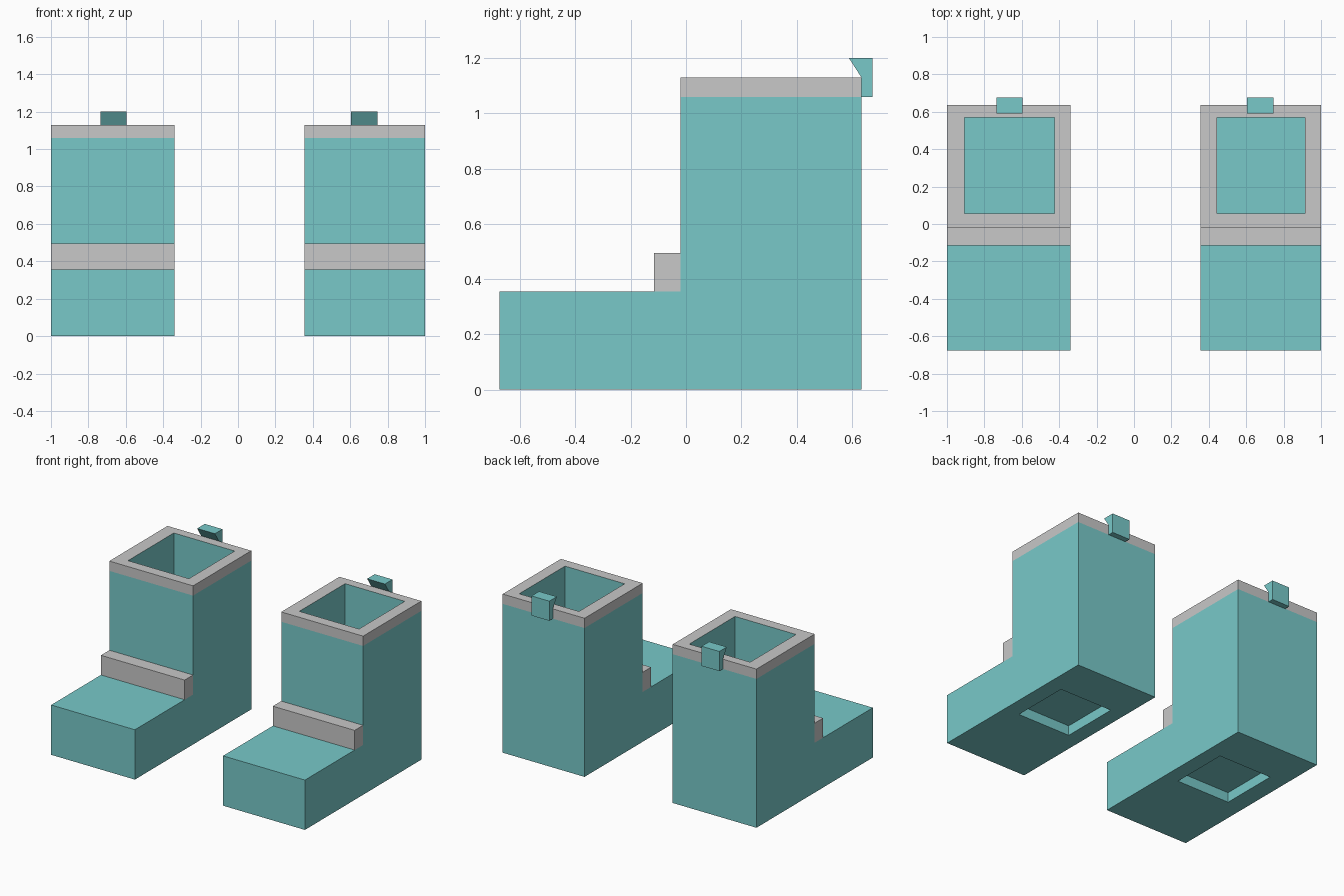
import bpy, bmesh

if "Cube" in bpy.data.objects:
    bpy.data.objects.remove(bpy.data.objects["Cube"])


def material(name, rgb):
    m = bpy.data.materials.new(name)
    m.diffuse_color = (*rgb, 1)
    m.use_nodes = True
    m.node_tree.nodes["Principled BSDF"].inputs["Base Color"].default_value = m.diffuse_color
    return m


TEAL = material("teal", (0.188, 0.584, 0.584))
GREY = material("light grey", (0.578, 0.578, 0.578))


def prism(name, profile, x0, x1, *mats):
    """Extrude a (y, z) profile from x0 to x1."""
    bm = bmesh.new()
    face = bm.faces.new([bm.verts.new((x0, y, z)) for y, z in profile])
    ext = bmesh.ops.extrude_face_region(bm, geom=[face])["geom"]
    verts = [v for v in ext if isinstance(v, bmesh.types.BMVert)]
    bmesh.ops.translate(bm, verts=verts, vec=(x1 - x0, 0, 0))
    bmesh.ops.recalc_face_normals(bm, faces=bm.faces)
    mesh = bpy.data.meshes.new(name)
    bm.to_mesh(mesh)
    bm.free()
    obj = bpy.data.objects.new(name, mesh)
    bpy.context.collection.objects.link(obj)
    for m in mats:
        mesh.materials.append(m)
    return obj


def box(name, x0, x1, y0, y1, z0, z1, *mats):
    return prism(name, [(y0, z0), (y1, z0), (y1, z1), (y0, z1)], x0, x1, *mats)


def cut(obj, cutter):
    mod = obj.modifiers.new("cut", "BOOLEAN")
    mod.operation = "DIFFERENCE"
    mod.solver = "EXACT"
    mod.object = cutter
    bpy.context.view_layer.objects.active = obj
    bpy.ops.object.modifier_apply(modifier=mod.name)
    bpy.data.objects.remove(cutter, do_unlink=True)


BODY = [(-0.675, 0), (0.635, 0), (0.635, 1.13), (-0.02, 1.13),
        (-0.02, 0.355), (-0.675, 0.355)]
TAB = [(0.635, 1.06), (0.675, 1.06), (0.675, 1.2), (0.59, 1.2), (0.635, 1.13)]


def boot(side, body_x, hole_x, sole_x, tab_x):
    # L-shaped body with leg opening and shallow sole recess
    body = prism(side + "_boot", BODY, *body_x, TEAL, GREY)
    cut(body, box("opening_cutter", *hole_x, 0.055, 0.57, 0.12, 1.3, TEAL))
    cut(body, box("sole_cutter", *sole_x, -0.097, 0.323, -0.1, 0.07, TEAL))

    # grey rim: outer band and top face, inner walls stay teal
    bm = bmesh.new()
    bm.from_mesh(body.data)
    bmesh.ops.bisect_plane(bm, geom=bm.verts[:] + bm.edges[:] + bm.faces[:],
                           plane_co=(0, 0, 1.06), plane_no=(0, 0, 1))
    for f in bm.faces:
        c = f.calc_center_median()
        inner = (body_x[0] + 0.02 < c.x < body_x[1] - 0.02
                 and 0.02 < c.y < 0.6 and f.normal.z < 0.5)
        f.material_index = int(c.z > 1.06 and not inner)
    bm.to_mesh(body.data)
    bm.free()

    # ankle strap and pull tab
    box(side + "_ankle_strap", *body_x, -0.115, -0.02, 0.355, 0.495, GREY)
    prism(side + "_pull_tab", TAB, *tab_x, TEAL)


boot("left", (-1, -0.34), (-0.905, -0.425), (-0.87, -0.45), (-0.735, -0.595))
boot("right", (0.355, 1), (0.445, 0.915), (0.466, 0.883), (0.605, 0.745))
